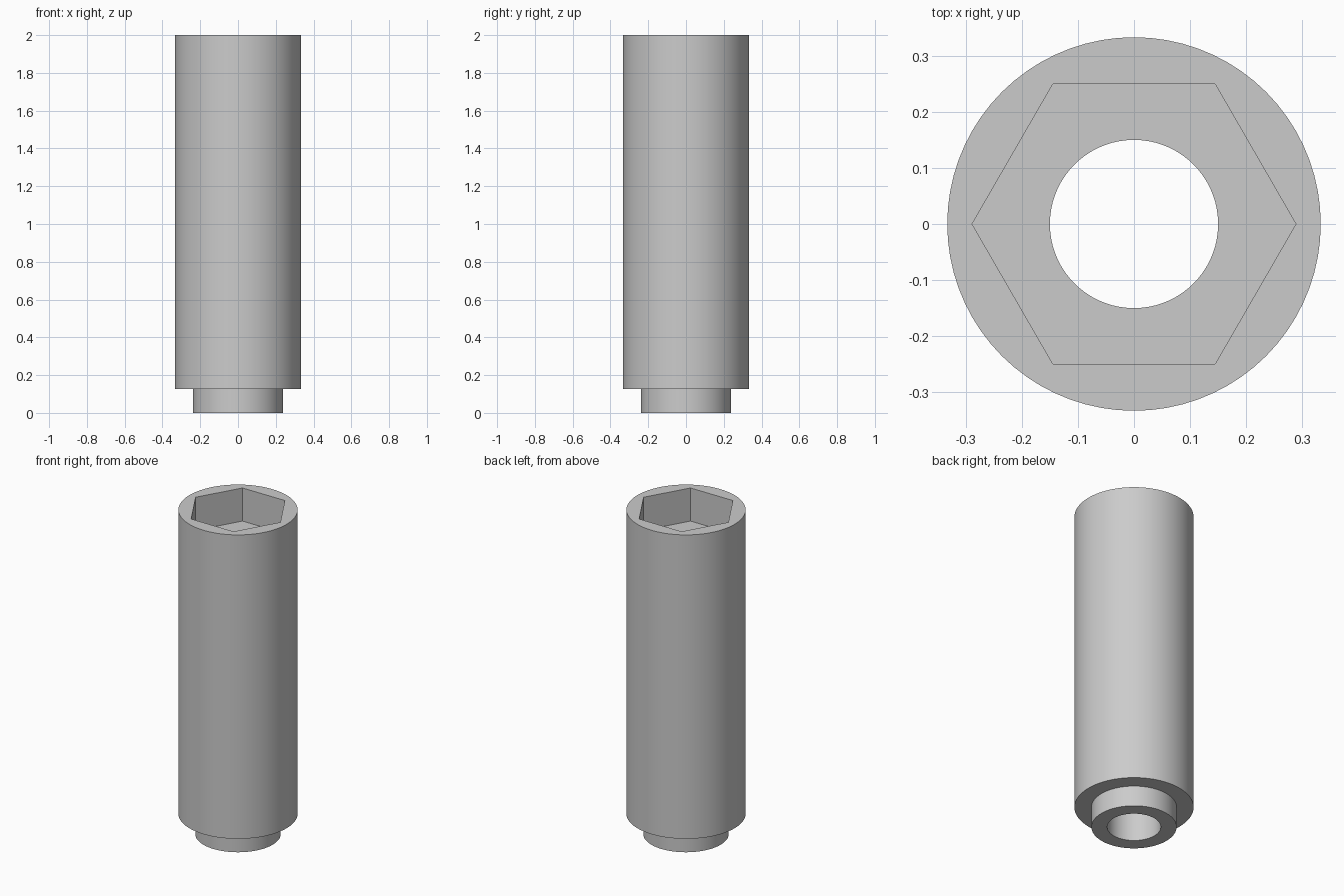
import bpy, bmesh
from math import cos, sin, pi, radians

cube = bpy.data.objects.get("Cube")
if cube:
    bpy.data.objects.remove(cube, do_unlink=True)

SIDES = 72
TOP, STEP, POCKET_FLOOR = 2.0, 0.127, 1.796
BODY_R, NECK_R, BORE_R = 0.333, 0.238, 0.15
HEX_R = 0.25 / cos(pi / 6)

steel = bpy.data.materials.new("grey steel")
steel.use_nodes = True
colour = (0.6, 0.6, 0.6, 1)
steel.diffuse_color = colour
steel.node_tree.nodes["Principled BSDF"].inputs["Base Color"].default_value = colour

bm = bmesh.new()


def ring(radius, z, sides=SIDES):
    """Closed loop of edges lying flat at height z."""
    verts = [bm.verts.new((radius * cos(2 * pi * i / sides),
                           radius * sin(2 * pi * i / sides), z))
             for i in range(sides)]
    return [bm.edges.new((verts[i - 1], verts[i])) for i in range(sides)]


def wall(a, b):
    bmesh.ops.bridge_loops(bm, edges=a + b)


def flat(a, b):
    bmesh.ops.triangle_fill(bm, edges=a + b, use_beauty=True)


# Loops of the outside, then the hexagonal pocket and the bore
neck_bottom, neck_top = ring(NECK_R, 0), ring(NECK_R, STEP)
body_bottom, body_top = ring(BODY_R, STEP), ring(BODY_R, TOP)
hex_top, hex_floor = ring(HEX_R, TOP, 6), ring(HEX_R, POCKET_FLOOR, 6)
bore_top, bore_bottom = ring(BORE_R, POCKET_FLOOR), ring(BORE_R, 0)

# Upright walls
wall(neck_bottom, neck_top)
wall(body_bottom, body_top)
wall(hex_top, hex_floor)
wall(bore_top, bore_bottom)

# Level faces: shoulder, rim, pocket floor and underside
flat(neck_top, body_bottom)
flat(body_top, hex_top)
flat(hex_floor, bore_top)
flat(bore_bottom, neck_bottom)

bmesh.ops.recalc_face_normals(bm, faces=bm.faces)
mesh = bpy.data.meshes.new("socket_body")
bm.to_mesh(mesh)
bm.free()
mesh.materials.append(steel)

socket = bpy.data.objects.new("socket_body", mesh)
bpy.context.collection.objects.link(socket)
bpy.ops.object.select_all(action='DESELECT')
socket.select_set(True)
bpy.context.view_layer.objects.active = socket
bpy.ops.object.shade_smooth_by_angle(angle=radians(30))
